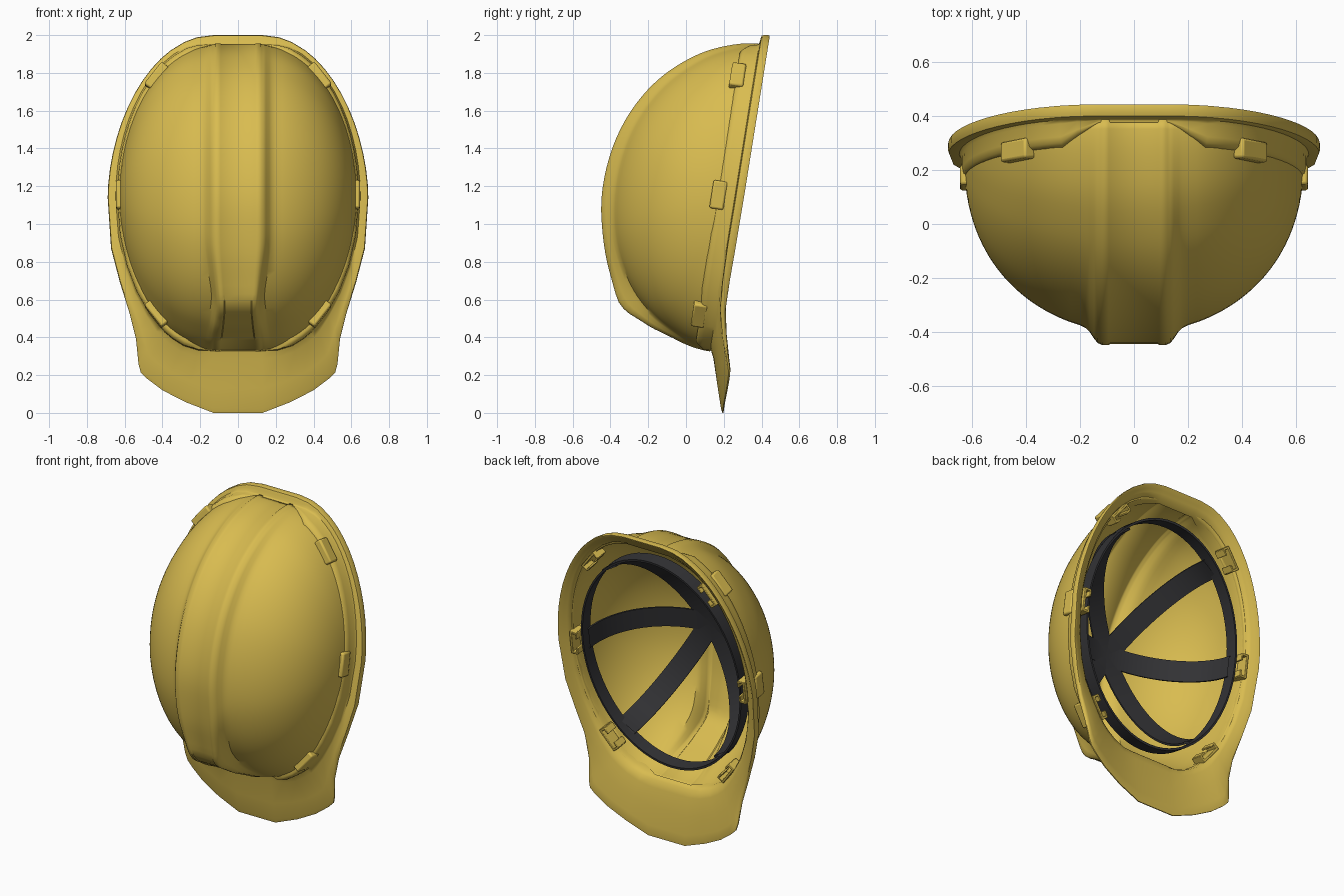
import bpy, bmesh, math
from mathutils import Vector, Matrix

if "Cube" in bpy.data.objects:
    bpy.data.objects.remove(bpy.data.objects["Cube"])

def material(name, rgb):
    m = bpy.data.materials.new(name)
    m.diffuse_color = (*rgb, 1)
    m.use_nodes = True
    m.node_tree.nodes["Principled BSDF"].inputs["Base Color"].default_value = m.diffuse_color
    return m

YELLOW = material("yellow_plastic", (0.69, 0.50, 0.08))
BLACK = material("black_webbing", (0.032, 0.032, 0.035))

def P(x, s, d):
    """Tilted rim frame: x across, s along the rim plane, d depth into the dome."""
    return Vector((x, 0.257 + 0.16 * s - d, 1.14 + s + 0.16 * d))

def grid(name, rows, mat, close_u=False, close_v=False, angle=40, solid=0):
    """Skin a list of equally long point rows."""
    bm = bmesh.new()
    vs = [[bm.verts.new(p) for p in r] for r in rows]
    n, m = len(rows), len(rows[0])
    for i in range(n if close_u else n - 1):
        for j in range(m if close_v else m - 1):
            a, b = vs[i], vs[(i + 1) % n]
            bm.faces.new((a[j], a[(j + 1) % m], b[(j + 1) % m], b[j]))
    bmesh.ops.remove_doubles(bm, verts=bm.verts, dist=1e-5)
    bmesh.ops.recalc_face_normals(bm, faces=bm.faces)
    return finish(name, bm, mat, angle, solid)

def finish(name, bm, mat, angle=40, solid=0, bevel=0):
    me = bpy.data.meshes.new(name)
    bm.to_mesh(me)
    bm.free()
    ob = bpy.data.objects.new(name, me)
    bpy.context.collection.objects.link(ob)
    me.materials.append(mat)
    bpy.context.view_layer.objects.active = ob
    ob.select_set(True)
    bpy.ops.object.shade_smooth_by_angle(angle=math.radians(angle))
    ob.select_set(False)
    if solid:
        md = ob.modifiers.new("thickness", 'SOLIDIFY')
        md.thickness, md.offset = solid, -1
    if bevel:
        md = ob.modifiers.new("bevel", 'BEVEL')
        md.width, md.segments = bevel, 2
    return ob

def lookup(table, t):
    """Softened linear interpolation."""
    def lin(t):
        t = min(max(t, 0), 180)
        for (a, u), (b, v) in zip(table, table[1:]):
            if t <= b:
                return u + (v - u) * (t - a) / (b - a)
    return sum(lin(t + k) for k in (-4, -2, 0, 2, 4)) / 5

# Shell: dome columns with a raised centre ridge that ends in a blunt front
RIDGE = [(0, 1), (20, 1.0), (37, 1.065), (43, 1.12), (52, 1.08), (70, 1.058),
         (82, 1.06), (106, 1.04), (145, .99), (165, .985), (180, 1)]
DOME = [(0, 1), (20, .97), (43, .985), (70, 1), (106, .99), (145, .955), (165, .965), (180, .99)]
TAPER = [(0, 1), (12, 1), (43, .76), (66, 1), (180, 1)]
half = [(0, 1, 0), (.088, 1, 0), (.094, 1, .006), (.118, 1, .006), (.125, 1, 0), (.135, .93, 0),
        (.148, .65, 0), (.165, .25, 0), (.18, .06, 0), (.20, 0, 0)]
half += [(.13 + .5 * math.sin(math.radians(a)), 0, 0) for a in range(12, 91, 3)]
cols = [(-x, w, e) for x, w, e in half[:0:-1]] + half
rows = []
for x, w, e in cols:
    q = max(0, abs(x) - .13) / .5
    b = .81 * math.sqrt(max(0, 1 - q * q))
    h = .65 * max(0, 1 - (x / .63) ** 2) ** .43 if abs(x) < .6299 else 0
    if w:
        h += (.65 - h) * w
    row = []
    for i in range(61):
        t = i * 3
        k = lookup(DOME, t) * (1 - w) + (lookup(RIDGE, t) + e) * w
        r = math.radians(t)
        xt = x * lookup(TAPER, t) if abs(x) < .19 else x
        row.append(P(xt, -b * math.cos(r) * k, h * math.sin(r) * k))
    rows.append(row)
grid("helmet_shell", rows, YELLOW, solid=.02)

# Brim and visor: one cross-section swept around the rim, (base angle, x, y, z, lip)
LOWER = [(76, .672, .217, .87, 1), (64, .625, .192, .69, .85), (53, .575, .18, .53, .6),
         (42, .54, .194, .39, .45), (34, .527, .214, .26, .4), (30, .515, .22, .215, .4),
         (25, .48, .217, .18, .4), (18, .40, .208, .12, .35), (9, .28, .197, .058, .3),
         (0, .13, .188, 0, .3)]
side = []
for a in [180, 171, 164] + list(range(156, 89, -6)):
    r = math.radians(a)
    zr = (1 if a > 90 else 0) * abs(math.cos(r)) ** 1.1
    side.append((a, .13 + .56 * math.sin(r), .262 + .1376 * zr, 1.14 + .86 * zr, 1))
side += LOWER
# (blend to outer edge, scale of base contour, y offset); the skirt sinks away under the ridge
SECTION = [(0, .985, -.095), (0, 1.008, -.082), (0, 1.015, -.06), (0, 1.018, -.012), (.12, 1.02, 0),
           (.6, 1.02, 0), (.93, 1.02, .002), (1, 1, .014), (1, 1, .034), (.93, 1, .045),
           (.8, 1, .045), (.45, 1, .03), (.1, 1, .026), (0, .985, .012), (0, .965, -.03), (0, .958, -.095)]

def base(a, sx=1):
    r = math.radians(a)
    return sx * (.13 + .5 * math.sin(r)), -.81 * math.cos(r)

ring = []
for sx, pts in ((1, side), (-1, side[::-1])):
    for a, x, y, z, lip in pts:
        bx, bs = base(a, sx)
        sink = 1 if 12 < a < 168 else (.6 if 5 < a < 175 else .12)
        row = []
        for f, sc, dy in SECTION:
            if dy < 0:
                dy *= sink
            if sc > 1:
                sc = 1 + (sc - 1) * sink
            p = P(bx * sc, bs * sc, 0).lerp(Vector((sx * x, y, z)), f)
            p.y += dy * (1 + (lip - 1) * f) if dy > 0 else dy
            if a < 45:
                p.y += .012 * (1 - f)
            row.append(p)
        ring.append(row)
grid("brim_and_visor", ring, YELLOW, close_u=True, close_v=True, angle=50)

# Outer clip bosses and inner clip brackets at six places on the rim
def frame_at(a, sx, scale, d):
    x, s = base(a, sx)
    x2, s2 = base(a + 1, sx)
    o = P(x * scale, s * scale, d)
    tan = (P(x2, s2, 0) - P(x, s, 0)).normalized()
    depth = Vector((0, -1, .16)).normalized()
    out = tan.cross(depth).normalized()
    if out.dot(o - P(0, 0, d)) < 0:
        out = -out
    m = Matrix((tan, out, depth)).transposed().to_4x4()
    m.translation = o
    return m

def box(bm, frame, centre, size):
    m = frame @ Matrix.Translation(centre) @ Matrix.Diagonal((*size, 1))
    bmesh.ops.create_cube(bm, size=1, matrix=m)

bosses, brackets = bmesh.new(), bmesh.new()
for a in (38, 90, 142):
    for sx in (1, -1):
        box(bosses, frame_at(a, sx, .985, .085), (0, 0, 0), (.15, .05, .075))
        f = frame_at(a, sx, .95, .01)
        box(brackets, f, (0, .012, 0), (.15, .015, .08))
        for k in (-1, 1):
            box(brackets, f, (k * .068, -.005, 0), (.014, .045, .08))
            box(brackets, f, (k * .05, -.025, 0), (.04, .012, .08))
for n, bm in (("clip_bosses", bosses), ("clip_brackets", brackets)):
    bmesh.ops.recalc_face_normals(bm, faces=bm.faces)
    finish(n, bm, YELLOW, 40, bevel=.01 if n == "clip_bosses" else .003)

# Headband: thin elliptical ring inside the rim
band = []
for i in range(72):
    r = math.tau * i / 72
    band.append([P(.56 * k * math.sin(r), .70 * k * math.cos(r), d)
                 for k, d in ((1, .005), (1, .085), (.98, .085), (.98, .005))])
grid("headband", band, BLACK, close_u=True, close_v=True)

# Crown straps: three arched flat bands crossing under the dome
for n, ang in (("side", 90), ("left_diagonal", 38), ("right_diagonal", -38)):
    r = math.radians(ang)
    u = Vector((.55 * math.sin(r), .69 * math.cos(r), 0))
    v = Vector((u.y, -u.x, 0)).normalized()
    strap = []
    for i in range(33):
        t = math.pi * i / 32
        strap.append([P(*(u * math.cos(t) * g + v * k)[:2], .05 + .46 * math.sin(t) * g)
                      for k, g in ((-.064, 1), (.064, 1), (.064, .98), (-.064, .98))])
    grid(n + "_strap", strap, BLACK, close_v=True)
